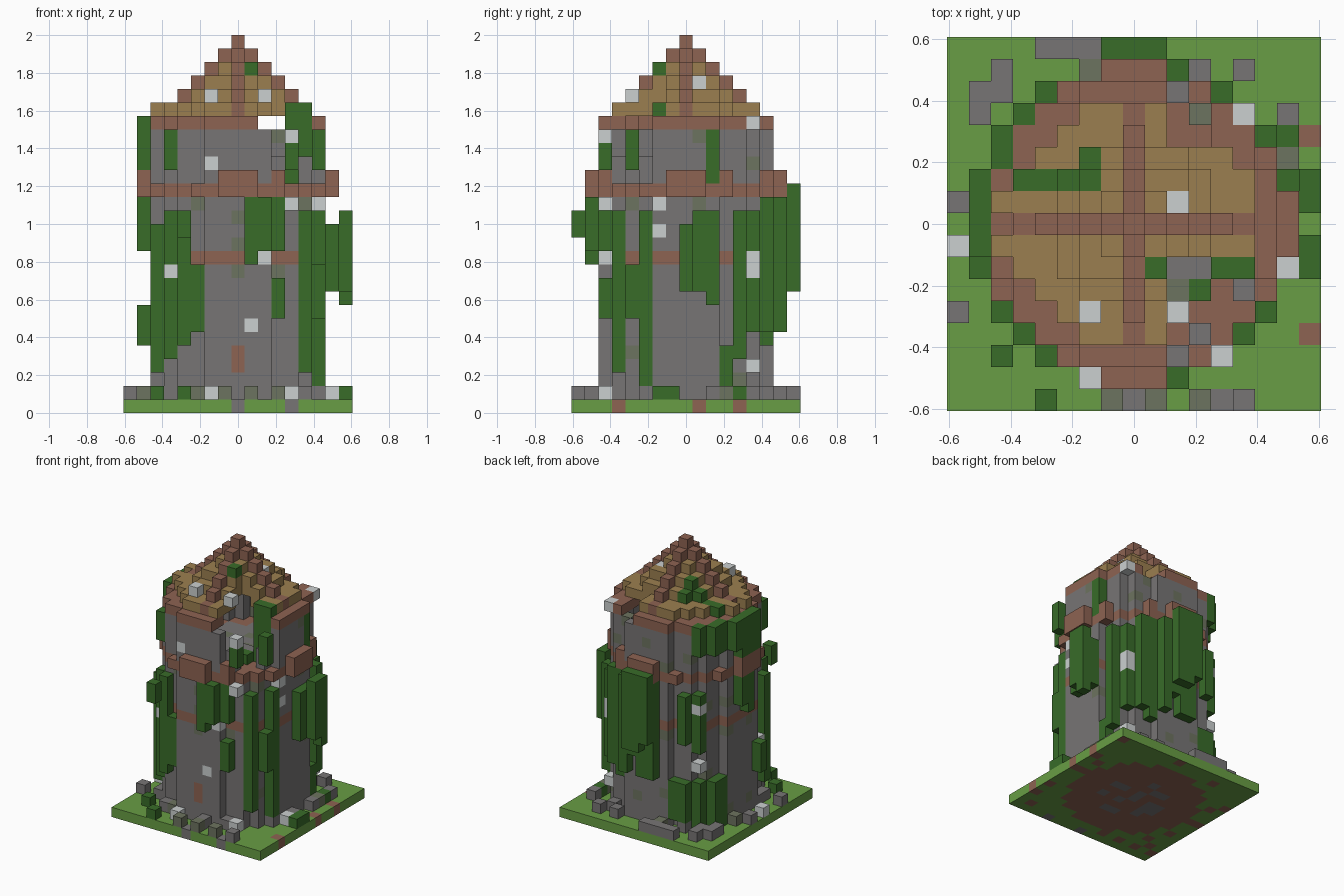
import bpy, bmesh, random
from mathutils import Vector

if "Cube" in bpy.data.objects:
    bpy.data.objects.remove(bpy.data.objects["Cube"], do_unlink=True)

random.seed(11)
UNIT = 2 / 28            # edge of one block
COLORS = {
    "grass": (.138, .34, .058), "vine": (.04, .15, .022),
    "brick": (.27, .125, .085), "thatch": (.33, .212, .08),
    "stone": (.185, .178, .178), "pale_stone": (.6, .63, .63),
    "mossy_stone": (.152, .172, .116),
}
NAMES = list(COLORS)
SIDES = ("front", "right", "back", "left")
materials = []
for name, rgb in COLORS.items():
    mat = bpy.data.materials.new(name)
    mat.use_nodes = True
    mat.diffuse_color = (*rgb, 1)
    mat.node_tree.nodes["Principled BSDF"].inputs["Base Color"].default_value = (*rgb, 1)
    materials.append(mat)

grid = {}                # block position -> (part, colour)


def put(part, cell, color, replace=False):
    if replace or cell not in grid:
        grid[cell] = (part, color)


def inside(i, j, radius):
    return radius >= 0 and i * i + j * j <= (radius + .45) ** 2


def disc(radius, hole=-1):
    span = range(-radius, radius + 1)
    return [(i, j) for i in span for j in span
            if inside(i, j, radius) and not inside(i, j, hole)]


def masonry():
    return "mossy_stone" if random.random() < .08 else "stone"


def broken(i, j, k):
    """Collapsed front corner on +x, and a small gap at the back."""
    front = i >= 2 and j <= -3 and -4 <= i + j <= 2 and k >= 21
    peak = i >= 1 and j <= -1 and i - j > 3 and abs(i + j) <= 1 and k >= 23
    wall = i >= 2 and j <= -2 and abs(i + j) <= (1 if k < 19 else 2) and k >= 17
    back = i in (2, 3) and j >= 4 and k in (21, 22)
    return front or peak or wall or back


def surface(side, u, k, out=1):
    """Block lying some steps outside the tower wall on one side."""
    depth = max(v for v in range(7) if inside(u, v, 6)) + out
    x, y = {"front": (u, -depth), "back": (u, depth),
            "right": (depth, u), "left": (-depth, u)}[side]
    return (x, y, k)


def grow(side, u, low, high, out=1):
    for k in range(low, high + 1):
        put("vines", surface(side, u, k, out), "vine", out == 0)


# Ground slab with a few stones and bricks in its rim
for i in range(-8, 9):
    for j in range(-8, 9):
        color = "grass"
        if j == -8 and i in (0, 4):
            color = "stone"
        elif i == 8 and j in (-5, 1, 4):
            color = "brick"
        put("ground", (i, j, 0), color)

# Tower body with brick courses, then the thin upper wall
for k in range(1, 21):
    for i, j in disc(6, 5 if k > 16 else -1):
        if not broken(i, j, k) or k < 17:
            course = k == 11 or k == 16 and not inside(i, j, 4)
            put("tower_wall", (i, j, k), "brick" if course else masonry())
for k in (3, 4):
    put("tower_wall", (0, -6, k), "brick", True)

# Projecting parapet with worn battlements
for i, j in disc(7, 6):
    if i * i + j * j <= 50 and abs(i) + abs(j) < 10:
        put("parapet", (i, j, 16), "brick")
        if random.random() < .6:
            put("parapet", (i, j, 17), "brick")

# Brick eaves and stepped conical roof with crossing ridges
for i, j in disc(6, 4):
    if not broken(i, j, 21):
        put("eaves", (i, j, 21), "brick")
for k in range(22, 28):
    radius = 27 - k
    for i, j in disc(radius, radius - 3):
        narrow = k > 22 and i * i + j * j > radius * radius
        if not broken(i, j, k) and not narrow:
            put("roof", (i, j, k), "thatch" if i and j else "brick")
for j in (-1, 1):
    put("roof", (-6, j, 22), "thatch")

# Broad vine curtains: side, first and last column, lowest and highest block
CURTAINS = (
    ("front", -5, -4, 3, 14), ("front", -3, -3, 6, 10), ("front", 1, 3, 11, 15),
    ("front", 5, 6, 2, 14), ("front", 3, 3, 6, 9),
    ("right", 0, 2, 9, 13), ("right", 3, 3, 1, 4), ("right", 4, 6, 4, 14),
    ("right", -4, -4, 6, 10), ("back", -1, 4, 6, 15), ("back", -5, -3, 1, 5),
    ("back", -5, -4, 9, 14), ("left", -1, 5, 17, 21), ("left", -2, -2, 5, 7),
    ("left", 0, 1, 12, 15), ("left", 3, 4, 1, 5), ("left", -5, -4, 3, 13),
)
for side, first, last, low, high in CURTAINS:
    for u in range(first, last + 1):
        grow(side, u, low + random.randint(0, 1 + (last > first)), high)

# Thick outer growth at the back and on the +x side
for u in (-1, 0, 1):
    grow("back", u, random.randint(7, 11), 16, 2)
for u in (1, 2):
    grow("right", u, 10 - u, 14, 2)
for k in (1, 13, 14):
    put("vines", (-4, -8, k), "vine")

# Creepers clinging to the upper wall
for side, u in (("front", 4), ("front", -5), ("right", -4)):
    grow(side, u, 18, 20)
grow("right", 2, 17, 20, 0)
for i in (4, 5):
    for k in range(17, 23):
        put("vines", (i, -2, k), "vine", True)

# Growth on the roof, following its slope beside the ridges
for i, j in ((-2, 3), (-2, 2), (-5, 2), (-4, 2), (-3, 2), (1, -2)):
    k = max(k for k in range(21, 28) if inside(i, j, 27 - k))
    put("roof_growth", (i, j, k), "vine", True)

# Rubble scattered around the foot and on the open upper floor
KINDS = ["stone"] * 6 + ["vine"] * 2 + ["mossy_stone"] * 2
for i, j in ((-8, -1), (-5, 5), (-2, -7), (7, -2), (4, -6)):
    put("rubble", (i, j, 1), "pale_stone")
verge = [(i, j) for i in range(-8, 9) for j in range(-8, 9)
         if not inside(i, j, 6) and abs(i) + abs(j) < 14]
for i, j in random.sample(verge, 38):
    put("rubble", (i, j, 1), random.choice(KINDS))
for i, j in disc(4):
    if i > 1 and j < -1:
        put("rubble", (i, j, 17), random.choice(KINDS))

# Pale stones set into the wall, the eaves and the roof
PALE = (("front", -2, 18), ("front", 4, 15), ("front", 2, 11), ("front", 1, 6),
        ("front", -6, 7), ("front", 4, 20), ("right", -2, 15), ("right", -2, 13),
        ("right", 5, 11), ("right", 5, 3), ("right", 5, 21))
for side, u, k in PALE:
    put("pale_stones", surface(side, u, k, abs(u) > 3), "pale_stone", True)
for side in ("back", "left"):
    for k in (7, 10, 13):
        put("pale_stones", surface(side, random.choice((-5, -4, 4, 5)), k), "pale_stone", True)
for cell in ((-2, -4, 23), (2, 1, 24), (2, -4, 23)):
    put("pale_stones", cell, "pale_stone", True)


def square(axis, sign):
    """Corners of a block face, wound to face outward."""
    corners = []
    for a, b in ((-1, -1), (1, -1), (1, 1), (-1, 1))[::sign]:
        corner = Vector()
        corner[axis], corner[(axis + 1) % 3], corner[(axis + 2) % 3] = sign, a, b
        corners.append(corner / 2)
    return corners


# Build one mesh per part from the exposed block faces
for part in sorted({owner for owner, color in grid.values()}):
    bm = bmesh.new()
    for cell, (owner, color) in grid.items():
        if owner != part:
            continue
        centre = Vector(cell) + Vector((0, 0, .5))
        for axis in range(3):
            for sign in (-1, 1):
                near = list(cell)
                near[axis] += sign
                if tuple(near) in grid:
                    continue
                face = bm.faces.new([bm.verts.new((centre + corner) * UNIT)
                                     for corner in square(axis, sign)])
                face.material_index = NAMES.index(color)
                # Bare earth and footings under the slab
                if cell[2] == 0 and axis == 2 and sign < 0:
                    earth = inside(*cell[:2], 6) or random.random() < .15
                    footing = inside(*cell[:2], 3) and random.random() < .4
                    if earth:
                        face.material_index = NAMES.index("stone" if footing else "brick")
    bmesh.ops.remove_doubles(bm, verts=bm.verts, dist=UNIT / 100)
    mesh = bpy.data.meshes.new(part)
    bm.to_mesh(mesh)
    bm.free()
    for mat in materials:
        mesh.materials.append(mat)
    bpy.context.collection.objects.link(bpy.data.objects.new(part, mesh))
